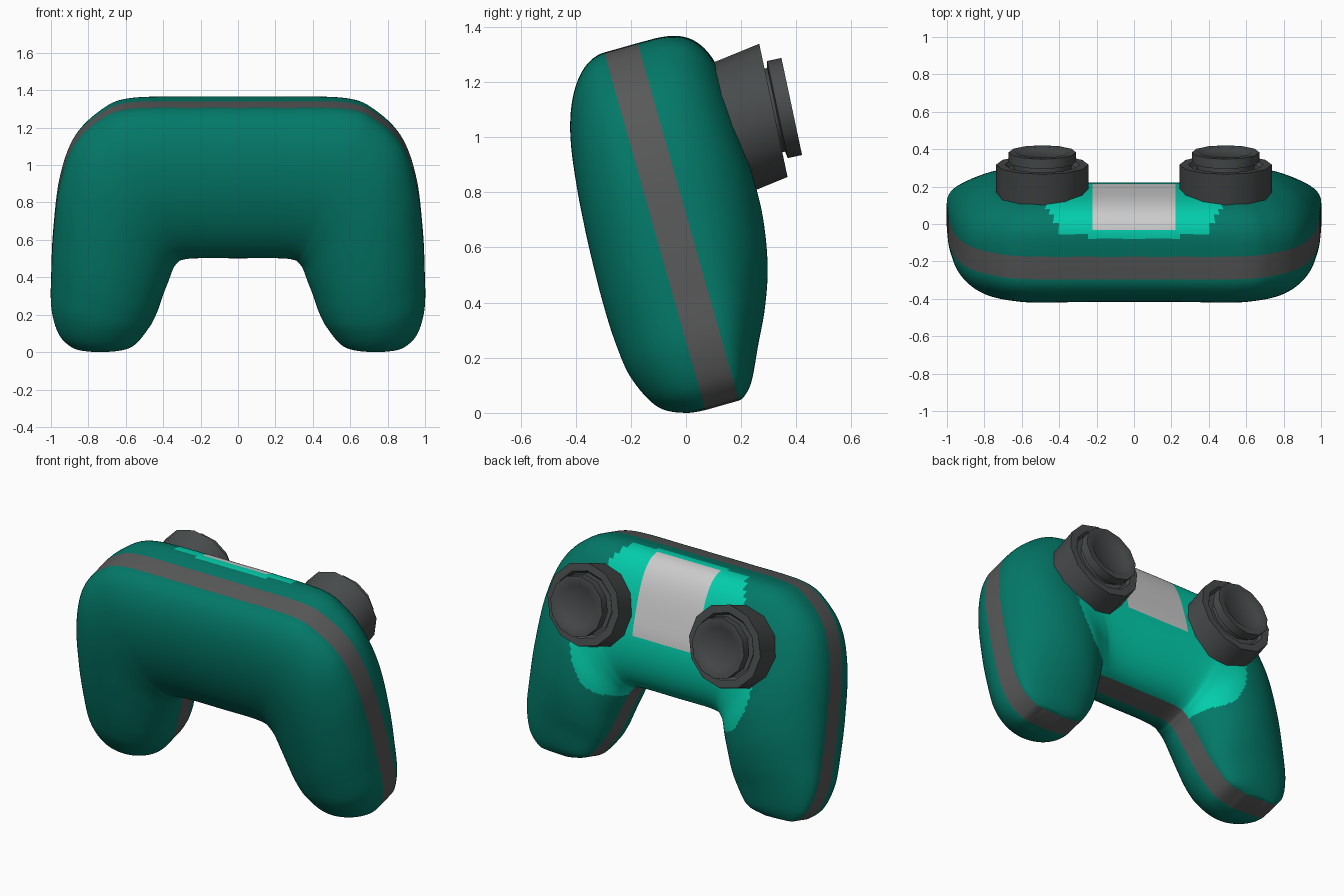
import bpy, bmesh, math
from mathutils import Vector, Matrix

if "Cube" in bpy.data.objects:
    bpy.data.objects.remove(bpy.data.objects["Cube"])

TILT = math.radians(15.8)
BAND = 0.063          # half width of the edge stripe
N = 48                # points across one side of a section
SUB = 12              # steps between key sections


def material(name, rgb):
    m = bpy.data.materials.new(name)
    m.diffuse_color = (*rgb, 1)
    m.use_nodes = True
    m.node_tree.nodes["Principled BSDF"].inputs["Base Color"].default_value = m.diffuse_color
    return m


green = material("dark green", (0.001, 0.19, 0.138))
teal = material("bright teal", (0.001, 0.61, 0.41))
band_grey = material("stripe grey", (0.098, 0.1, 0.1))
pale = material("pale grey", (0.60, 0.60, 0.60))
charcoal = material("charcoal", (0.065, 0.071, 0.072))

# Key sections from the centre to the grip tip:
# outer x, outer s, inner x, inner s, back depth, front depth, back squareness
KEYS = [
    (0.00, 1.332, 0.00, 0.50, 0.333, 0.275, 3.5),
    (0.22, 1.332, 0.22, 0.50, 0.333, 0.275, 3.5),
    (0.58, 1.325, 0.30, 0.49, 0.333, 0.282, 3.3),
    (0.74, 1.26, 0.325, 0.47, 0.333, 0.29, 2.8),
    (0.875, 1.12, 0.345, 0.44, 0.333, 0.30, 2.3),
    (0.95, 0.90, 0.37, 0.37, 0.33, 0.31, 2.1),
    (0.983, 0.62, 0.40, 0.29, 0.30, 0.315, 2),
    (0.993, 0.40, 0.43, 0.20, 0.248, 0.31, 2),
    (0.993, 0.22, 0.47, 0.12, 0.188, 0.29, 2),
    (0.955, 0.08, 0.55, 0.02, 0.13, 0.23, 2),
    (0.885, 0.005, 0.65, -0.01, 0.088, 0.14, 2),
    (0.83, -0.01, 0.70, -0.015, 0.064, 0.064, 2),
]


def interpolate(keys):
    first = tuple(-v if i in (0, 2) else v for i, v in enumerate(keys[1]))
    k = [first] + keys + [keys[-1]]
    out = []
    for i in range(1, len(k) - 2):
        for j in range(SUB):
            t = j / SUB
            out.append([0.5 * (2 * b + (c - a) * t + (2*a - 5*b + 4*c - d) * t*t
                               + (3*b - a - 3*c + d) * t**3)
                        for a, b, c, d in zip(*k[i - 1:i + 3])])
    out.append(list(keys[-1]))
    return out


def section(sec, side):
    """Closed ring of (x, depth, s) points: back side out-to-in, front in-to-out."""
    ox, os_, ix, is_, tb, tf, sq = sec

    def pt(u, d):
        f = (u + 1) / 2
        return Vector((side * (ix + (ox - ix) * f), d, is_ + (os_ - is_) * f))
    back, front = [], []
    for i in range(N + 1):
        u = math.cos(math.pi * i / N)
        n = sq if u > 0 else 2
        back.append(pt(u, BAND + (tb - BAND) * max(0, 1 - abs(u) ** n) ** (1 / n)))
        front.append(pt(u, -BAND - (tf - BAND) * math.sqrt(max(0, 1 - u * u))))
    return back + front[::-1]


def paint(p, strip):
    """Colour by place on the shell."""
    if strip in (N, 2 * N + 1):
        return 2
    if strip > N:
        return 0
    x, d, s = abs(p.x), p.y, p.z
    if x < 0.22 and s > 0.84 and (s < 1 or d > 0.205):
        return 3
    if s > 0.8 and d < 0.17 + 0.1 * max(0, x - 0.2):
        return 0
    if s > 0.75:
        edge = min(0.62, 0.39 + 0.6 * (1.34 - s))
    else:
        edge = 0.42 + 0.2 * math.sqrt(max(0, 1 - ((0.75 - s) / 0.32) ** 2))
    return 1 if x < edge and s > 0.43 else 0


# Shell: one tube lofted from grip tip to grip tip
secs = interpolate(KEYS)
rings = [section(s, -1) for s in reversed(secs[1:])] + [section(s, 1) for s in secs]
bm = bmesh.new()
vs = [[bm.verts.new(p) for p in r] for r in rings]
M = 2 * N + 2
for a, b in zip(vs, vs[1:]):
    for j in range(M):
        k = (j + 1) % M
        f = bm.faces.new((a[j], a[k], b[k], b[j]))
        f.material_index = paint(f.calc_center_median(), j)
for r in (vs[0], vs[-1]):
    for j in range(N):
        f = bm.faces.new((r[j], r[j + 1], r[M - 2 - j], r[M - 1 - j]))
        f.material_index = 2
c, sn = math.cos(TILT), math.sin(TILT)
for v in bm.verts:
    x, d, s = v.co
    d += 0.132
    v.co = (x * 1.005, d * c - s * sn, d * sn + s * c)
low = min(v.co.z for v in bm.verts)
for v in bm.verts:
    v.co.z -= low
bmesh.ops.recalc_face_normals(bm, faces=bm.faces)
me = bpy.data.meshes.new("controller_shell")
bm.to_mesh(me)
bm.free()
for m in (green, teal, band_grey, pale):
    me.materials.append(m)
me.polygons.foreach_set("use_smooth", [True] * len(me.polygons))
me.set_sharp_from_angle(angle=math.radians(60))
bpy.context.collection.objects.link(bpy.data.objects.new("controller_shell", me))

# Thumb sticks: turned profile with a collar, a neck and a dished cap
PROFILE = [(0, -0.25), (0.247, -0.25), (0.247, 0), (0.20, 0.0), (0.185, -0.02),
           (0.155, -0.02), (0.155, 0.01), (0.18, 0.015), (0.18, 0.068),
           (0.14, 0.068), (0.12, 0.055), (0, 0.055)]
bm = bmesh.new()
pv = [bm.verts.new((r, 0, h)) for r, h in PROFILE]
edges = [bm.edges.new(e) for e in zip(pv, pv[1:])]
bmesh.ops.spin(bm, geom=pv + edges, cent=(0, 0, 0), axis=(0, 0, 1),
               angle=2 * math.pi, steps=12)
bmesh.ops.remove_doubles(bm, verts=bm.verts, dist=0.0005)
for v in bm.verts:                      # collar leans down into the shell
    if v.co.z < -0.1:
        v.co.y += 0.045
bmesh.ops.recalc_face_normals(bm, faces=bm.faces)
me = bpy.data.meshes.new("thumb_stick")
bm.to_mesh(me)
bm.free()
me.materials.append(charcoal)
me.polygons.foreach_set("use_smooth", [True] * len(me.polygons))
me.set_sharp_from_angle(angle=math.radians(35))
z_axis = Vector((0, 0.978, 0.208))
x_axis = Vector((1, 0, 0))
rot = Matrix((x_axis, z_axis.cross(x_axis), z_axis)).transposed().to_4x4()
for side, name in ((-1, "left_thumb_stick"), (1, "right_thumb_stick")):
    ob = bpy.data.objects.new(name, me)
    ob.matrix_world = Matrix.Translation((side * 0.49, 0.317, 1.097)) @ rot
    bpy.context.collection.objects.link(ob)
